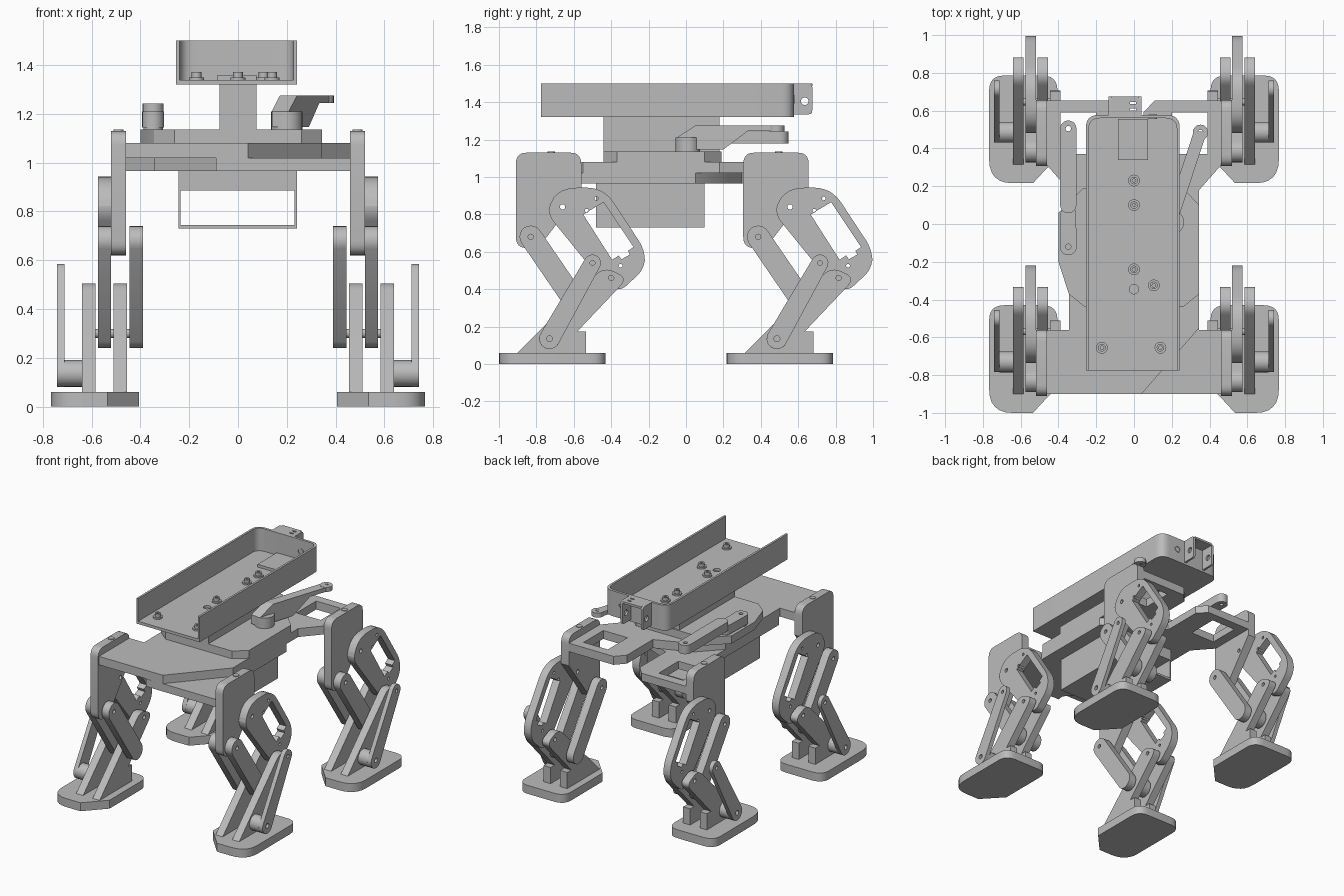
import bpy
import bmesh
from math import cos, sin, pi, atan2
from mathutils import Vector

cube = bpy.data.objects.get("Cube")
if cube:
    bpy.data.objects.remove(cube, do_unlink=True)

grey = bpy.data.materials.new("plain grey")
grey.use_nodes = True
COLOUR = (0.5, 0.5, 0.5, 1)
grey.diffuse_color = COLOUR
grey.node_tree.nodes["Principled BSDF"].inputs["Base Color"].default_value = COLOUR


def outline(points, steps=6):
    """Closed outline; a third number on a point is its corner cut-back length."""
    result = []
    for i, p in enumerate(points):
        c = Vector(p[:2])
        if len(p) == 2:
            result.append(c)
            continue
        a = c + (Vector(points[i - 1][:2]) - c).normalized() * p[2]
        b = c + (Vector(points[(i + 1) % len(points)][:2]) - c).normalized() * p[2]
        for k in range(steps + 1):
            t = k / steps
            result.append(a * (1 - t) ** 2 + c * 2 * t * (1 - t) + b * t * t)
    return result


def circle(c, r, n=20):
    return [Vector((c[0] + r * cos(2 * pi * k / n), c[1] + r * sin(2 * pi * k / n)))
            for k in range(n)]


def capsule(a, b, ra, rb, n=10):
    turn = atan2(b[1] - a[1], b[0] - a[0])
    pts = []
    for c, r, start in ((b, rb, turn - pi / 2), (a, ra, turn + pi / 2)):
        for k in range(n + 1):
            t = start + pi * k / n
            pts.append(Vector((c[0] + r * cos(t), c[1] + r * sin(t))))
    return pts


def box(u0, v0, u1, v1):
    return [(u0, v0), (u1, v0), (u1, v1), (u0, v1)]


def prism(name, shape, axis, lo, hi, holes=(), side=1, dy=0, skew=0):
    """Extrude a flat outline with holes from lo to hi along an axis."""
    curve = bpy.data.curves.new(name, "CURVE")
    curve.dimensions = "2D"
    curve.fill_mode = "BOTH"
    curve.extrude = (hi - lo) / 2
    for loop in [shape, *holes]:
        spline = curve.splines.new("POLY")
        spline.points.add(len(loop) - 1)
        for point, p in zip(spline.points, loop):
            point.co = (p[0], p[1], 0, 1)
        spline.use_cyclic_u = True
    temp = bpy.data.objects.new(name + "_curve", curve)
    mesh = bpy.data.meshes.new_from_object(temp)
    bpy.data.objects.remove(temp)
    bpy.data.curves.remove(curve)
    mesh.name = name
    bm = bmesh.new()
    bm.from_mesh(mesh)
    bmesh.ops.remove_doubles(bm, verts=bm.verts, dist=0.0002)
    mid = (lo + hi) / 2
    for v in bm.verts:
        a, b, w = v.co.x, v.co.y, v.co.z + mid
        x, y, z = {"x": (w, a, b), "y": (a, w, b), "z": (a, b, w)}[axis]
        v.co = ((x + skew * y) * side, y + dy, z)
    bmesh.ops.recalc_face_normals(bm, faces=bm.faces)
    bm.to_mesh(mesh)
    bm.free()
    mesh.materials.clear()
    mesh.materials.append(grey)
    obj = bpy.data.objects.new(name, mesh)
    bpy.context.collection.objects.link(obj)
    bpy.ops.object.select_all(action="DESELECT")
    obj.select_set(True)
    bpy.context.view_layer.objects.active = obj
    bpy.ops.object.shade_smooth_by_angle(angle=0.5)
    return obj


# Leg joints as (y, z) on the front leg
HIP, CRANK, KNEE, LINK = (-0.66, 0.84), (-0.83, 0.68), (-0.40, 0.46), (-0.57, 0.30)
ROD_TOP, ANKLE = (-0.50, 0.54), (-0.73, 0.135)

bracket = outline([(-0.91, 0.62, 0.06), (-0.79, 0.62), (-0.56, 0.92),
                   (-0.56, 1.13, 0.06), (-0.91, 1.13, 0.06)])
thigh = outline([(-0.74, 0.80, 0.05), (-0.71, 0.94, 0.12), (-0.44, 0.945, 0.1),
                 (-0.22, 0.61, 0.06), (-0.22, 0.51, 0.06), (-0.35, 0.39, 0.04),
                 (-0.44, 0.43, 0.03)])
window = [(-0.55, 0.80), (-0.44, 0.865), (-0.28, 0.625), (-0.31, 0.605),
          (-0.30, 0.585), (-0.345, 0.56), (-0.36, 0.58), (-0.395, 0.557)]
shin = outline([(-0.90, 0.06), (-0.44, 0.52, 0.06), (-0.31, 0.46, 0.06),
                (-0.58, 0.175), (-0.535, 0.175), (-0.535, 0.06)])
foot = outline([(0.405, -0.86), (0.535, -1.0), (0.64, -1.0), (0.767, -1.0, 0.125),
                (0.767, -0.43, 0.08), (0.405, -0.43, 0.08)])

for side, side_name in ((1, "left"), (-1, "right")):
    for dy, end in ((0, "front"), (1.216, "rear")):
        tag = f"{end}_{side_name}_"

        def part(name, shape, lo, hi, holes=(), axis="x"):
            return prism(tag + name, shape, axis, lo, hi, holes, side, dy)

        part("hip_bracket", bracket, 0.46, 0.52, [circle(HIP, 0.014)])
        part("bracket_screw", circle((0.49, -0.72), 0.02), 1.125, 1.135, axis="z")
        part("thigh_plate", thigh, 0.52, 0.575,
             [window, circle(HIP, 0.014), circle((-0.53, 0.82), 0.01),
              circle((-0.48, 0.885), 0.01), circle((-0.35, 0.525), 0.01)])
        for lo in (0.39, 0.52):
            part("parallel_link", capsule(CRANK, LINK, 0.06, 0.06), lo, lo + 0.055,
                 [circle(CRANK, 0.014)])
        for lo in (0.455, 0.585):
            part("shin_plate", shin, lo, lo + 0.055, [circle(KNEE, 0.014)])
        part("outer_rod", capsule(ROD_TOP, ANKLE, 0.045, 0.055), 0.712, 0.742,
             [circle(ROD_TOP, 0.013), circle(ANKLE, 0.016)])
        part("ankle_spacer", circle(ANKLE, 0.055), 0.635, 0.712, [circle(ANKLE, 0.016)])
        part("foot_plate", foot, 0, 0.06, axis="z")
        part("link_pin", circle(LINK, 0.018), 0.40, 0.64)

# Two crossed deck plates carrying the legs
deck = [(-0.46, -0.9), (0.04, -0.9), (0.345, -0.55), (0.345, 0.18), (0.46, 0.31),
        (0.46, 0.655), (0.11, 0.655), (0.05, 0.59), (0.05, 0.30), (-0.2, 0.2),
        (-0.345, 0.05), (-0.345, -0.56), (-0.46, -0.56)]
cutout = box(0.2, 0.37, 0.39, 0.59)
prism("upper_deck", deck, "z", 1.02, 1.08, [cutout])
prism("lower_deck", deck, "z", 0.965, 1.02, [cutout], side=-1)
prism("lower_deck_front", [(0.2, -0.9), (-0.09, -0.9), (-0.06, -0.7), (0.2, -0.7)],
      "z", 0.966, 1.019)

# Top plate, pillar and hollow lower housing
prism("top_plate", [(-0.26, -0.44), (0.26, -0.44), (0.345, -0.37), (0.345, 0.1),
                    (0.26, 0.19), (-0.27, 0.19), (-0.4, 0.06), (-0.4, -0.2),
                    (-0.345, -0.37)], "z", 1.08, 1.135)
prism("pillar", box(-0.075, -0.44, 0.075, 0.18), "z", 1.135, 1.322)
prism("housing", box(-0.245, 0.73, 0.242, 0.965), "y", -0.48, 0.10,
      [box(-0.235, 0.745, 0.232, 0.885)])

# Open-fronted tray with rounded rear corners
tray = outline([(-0.255, -0.775), (0.242, -0.775), (0.242, 0.578, 0.07), (-0.255, 0.578, 0.07)])
wall = outline([(-0.255, -0.775), (-0.24, -0.775), (-0.24, 0.56, 0.06), (0.227, 0.56, 0.06),
                (0.227, -0.775), (0.242, -0.775), (0.242, 0.578, 0.07), (-0.255, 0.578, 0.07)])
prism("tray_floor", tray, "z", 1.32, 1.34, [circle((0, -0.345), 0.025)])
prism("tray_wall", wall, "z", 1.34, 1.5)
prism("wall_hole_cap", circle((0.10, 1.415), 0.023), "y", 0.556, 0.581,
      [circle((0.10, 1.415), 0.018)])
prism("tray_pad", box(-0.085, 0.34, 0.075, 0.555), "z", 1.34, 1.36)
for spot in ((0, 0.23), (0, 0.1), (0, -0.24), (0.105, -0.325), (-0.17, -0.655), (0.14, -0.655)):
    prism("tray_washer", circle(spot, 0.031), "z", 1.34, 1.35)
    prism("tray_screw", circle(spot, 0.02), "z", 1.35, 1.372, [circle(spot, 0.01, 6)])

# Rear box bracket
hole = circle((0.635, 1.405), 0.02)
for lo in (-0.135, 0.025):
    prism("rear_bracket_side", outline([(0.575, 1.335), (0.675, 1.335, 0.02),
                                        (0.675, 1.5, 0.02), (0.575, 1.5)]),
          "x", lo, lo + 0.015, [hole])
prism("rear_bracket_top", box(-0.12, 0.575, 0.025, 0.675), "z", 1.485, 1.5,
      [box(-0.02, 0.60, 0.01, 0.612), box(-0.02, 0.635, 0.01, 0.647)])

# Right servo arm: a low half and a raised half
prism("right_arm_low", capsule((-0.348, -0.12), (-0.348, 0.06), 0.045, 0.04), "z", 1.145, 1.21,
      [circle((-0.348, -0.12), 0.014)])
prism("right_arm_high", capsule((-0.348, 0.1), (-0.348, 0.505), 0.043, 0.043), "z", 1.18, 1.243,
      [circle((-0.348, 0.505), 0.014)])
prism("right_arm_post", circle((-0.348, -0.12), 0.04), "z", 1.135, 1.15)

# Left servo arm: cranked upwards and angled outwards
prism("left_arm", [(-0.05, 1.147), (0.2, 1.147), (0.33, 1.245), (0.49, 1.245), (0.49, 1.275),
                   (0.05, 1.275), (-0.05, 1.21)], "x", 0.155, 0.225, skew=0.33)
prism("left_arm_tip", circle((0.352, 0.485), 0.041), "z", 1.244, 1.276,
      [circle((0.352, 0.485), 0.014)])
prism("left_arm_hub", circle((0.2, 0.01), 0.065), "z", 1.135, 1.21)
